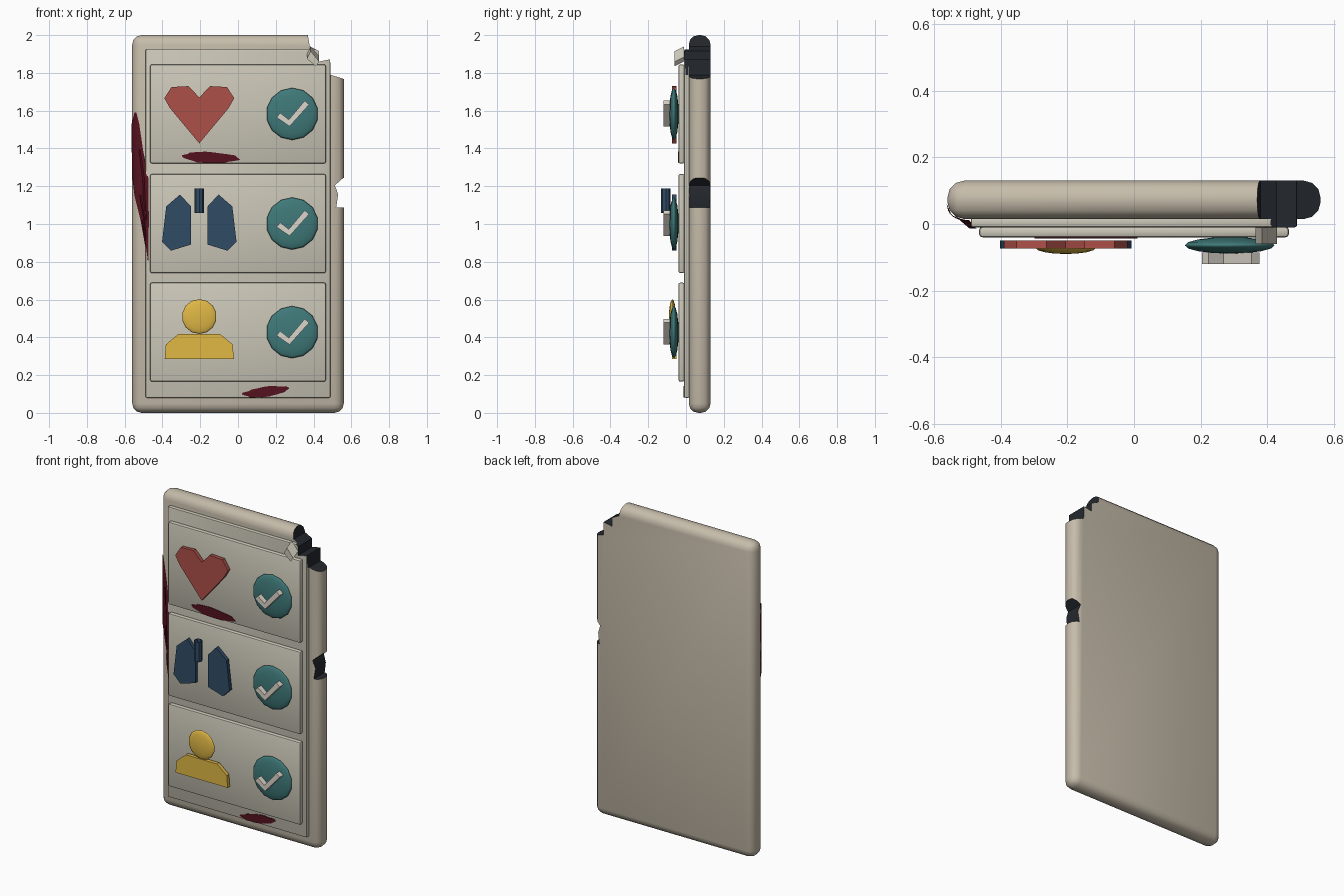
import bpy, bmesh, math, random
from mathutils import Vector

if "Cube" in bpy.data.objects:
    bpy.data.objects.remove(bpy.data.objects["Cube"])
random.seed(4)


def mat(name, r, g, b):
    m = bpy.data.materials.new(name)
    m.diffuse_color = (r, g, b, 1)
    m.use_nodes = True
    m.node_tree.nodes["Principled BSDF"].inputs["Base Color"].default_value = m.diffuse_color
    return m


SHELL = mat("shell", .56, .50, .40)
PANEL = mat("panel", .60, .57, .48)
DARK = mat("dark_core", .017, .021, .027)
TEAL = mat("teal", .05, .19, .19)
RED = mat("red", .42, .08, .065)
NAVY = mat("navy", .03, .07, .13)
GOLD = mat("gold", .75, .48, .06)
WHITE = mat("white", .72, .67, .60)
STAIN = mat("stain", .09, .006, .014)


def finish(name, bm, *mats):
    me = bpy.data.meshes.new(name)
    bmesh.ops.recalc_face_normals(bm, faces=bm.faces)
    bm.to_mesh(me)
    bm.free()
    ob = bpy.data.objects.new(name, me)
    bpy.context.collection.objects.link(ob)
    for m in mats:
        me.materials.append(m)
    return ob


def activate(ob):
    bpy.ops.object.select_all(action='DESELECT')
    ob.select_set(True)
    bpy.context.view_layer.objects.active = ob


def smooth(ob, deg=35):
    activate(ob)
    bpy.ops.object.shade_smooth_by_angle(angle=math.radians(deg))


def prism(name, pts, y0, y1, *mats):
    """Extrude an (x, z) outline from y0 to y1."""
    bm = bmesh.new()
    f = bm.faces.new([bm.verts.new((x, y0, z)) for x, z in pts])
    r = bmesh.ops.extrude_face_region(bm, geom=[f])
    for v in r["geom"]:
        if isinstance(v, bmesh.types.BMVert):
            v.co.y = y1
    return finish(name, bm, *mats)


def slab(name, x0, x1, y0, y1, z0, z1, bevel, seg, *mats):
    bm = bmesh.new()
    bmesh.ops.create_cube(bm, size=1)
    for v in bm.verts:
        v.co = Vector(((x0 + x1) / 2 + v.co.x * (x1 - x0),
                       (y0 + y1) / 2 + v.co.y * (y1 - y0),
                       (z0 + z1) / 2 + v.co.z * (z1 - z0)))
    bmesh.ops.bevel(bm, geom=bm.edges[:], offset=bevel, segments=seg,
                    profile=.5, affect='EDGES')
    return finish(name, bm, *mats)


def lens(name, x, y, z, r, half, m, seg=14):
    bpy.ops.mesh.primitive_uv_sphere_add(segments=seg, ring_count=8, radius=1,
                                         location=(x, y, z), rotation=(math.pi / 2, 0, 0))
    ob = bpy.context.object
    ob.name = name
    ob.scale = (r, r, half)
    ob.data.materials.append(m)
    smooth(ob, 30)
    return ob


def mirror(pts, cx):
    return pts + [(2 * cx - x, z) for x, z in reversed(pts) if abs(x - cx) > .001]


# Board and raised face plate
board = slab("board", -.56, .56, .015, .13, 0, 2, .05, 3, SHELL, DARK)
plate = slab("face_plate", -.49, .49, -.01, .02, .08, 1.925, .008, 2, PANEL, DARK)

# Broken corner and edge chip, exposing the dark core
corner = [(.365, 2.2), (.37, 2), (.38, 1.94), (.43, 1.915), (.43, 1.86), (.488, 1.872),
          (.49, 1.79), (.56, 1.768), (.7, 1.765), (.7, 2.2)]
chip = [(.7, 1.26), (.556, 1.243), (.513, 1.205), (.53, 1.155), (.52, 1.088), (.7, 1.083)]
for nm, pts in (("corner_cutter", corner), ("chip_cutter", chip)):
    cut = prism(nm, pts, -.1, .25, SHELL, DARK)
    cut.hide_render = True
    for p in cut.data.polygons:
        p.material_index = 1
    for ob in ((board, plate) if nm == "corner_cutter" else (board,)):
        activate(ob)
        b = ob.modifiers.new("break", 'BOOLEAN')
        b.operation, b.solver, b.object = 'DIFFERENCE', 'EXACT', cut
        bpy.ops.object.modifier_apply(modifier="break")
    bpy.data.objects.remove(cut)
smooth(board)
smooth(plate)

# Loose shard hanging off the broken corner
shard = prism("shard", [(.365, 1.90), (.385, 1.94), (.43, 1.885), (.412, 1.86)],
              -.01, -.05, PANEL)
for v in shard.data.vertices:
    if v.co.y < -.03:
        v.co.z -= .025
        v.co.y -= .01

# Three rows, each with a check badge
CX = -.205
for i, zc in enumerate((1.5825, 1.0025, .4275)):
    smooth(slab(f"row_panel_{i}", -.465, .465, -.04, -.008, zc - .2625, zc + .2625,
                .01, 2, PANEL))
    lens(f"badge_{i}", .287, -.064, zc, .138, .025, TEAL)
    tick = [(-.083, -.018), (-.064, .006), (-.018, -.030), (.066, .070),
            (.090, .050), (-.014, -.066)]
    prism(f"check_mark_{i}", [(.287 + x, zc + z) for x, z in tick], -.12, -.085, WHITE)

# Heart icon
prism("heart", mirror([(CX, 1.427), (-.36, 1.613), (-.39, 1.666), (-.352, 1.725),
                       (-.262, 1.73), (CX, 1.67)], CX), -.073, -.05, RED)

# Lungs icon with open windpipe tube
lung = [(-.307, 1.156), (-.249, 1.093), (-.249, .891), (-.354, .859), (-.402, .907), (-.38, 1.093)]
prism("lung_left", lung, -.073, -.05, NAVY)
prism("lung_right", [(2 * CX - x, z) for x, z in lung], -.073, -.05, NAVY)
bpy.ops.mesh.primitive_cylinder_add(vertices=8, radius=.025, depth=.128, end_fill_type='NOTHING',
                                    location=(CX, -.107, 1.123))
bpy.context.object.name = "windpipe"
bpy.context.object.data.materials.append(NAVY)

# Person icon
prism("shoulders", mirror([(-.388, .286), (-.382, .362), (-.315, .418)], CX), -.073, -.05, GOLD)
lens("head", CX, -.072, .51, .092, .018, GOLD)


# Ragged flat stains
def splat(name, x, y, z, rx, rz, tilt):
    pts = []
    for k in range(22):
        a = k * math.tau / 22
        s = random.uniform(.82, 1.04)
        px, pz = rx * s * math.cos(a), rz * s * math.sin(a)
        pts.append((x + px, z + pz + tilt * px))
    prism(name, pts, y - .003, y + .002, STAIN)


splat("stain_row", -.145, -.0405, 1.352, .17, .03, -.03)
splat("stain_bottom", .147, -.0105, .113, .125, .028, .12)

# Stain wrapped over the left rounded edge
rows = [(1.59, -.545, -.535), (1.53, -.56, -.52), (1.395, -.56, -.50), (1.236, -.555, -.47),
        (1.15, -.545, -.472), (1.02, -.513, -.468), (.92, -.495, -.472), (.805, -.474, -.470)]


def surf(x):
    if x > -.492:
        return -.013
    t = max(0, min(1, (-.51 - x) / .05))
    return .012 + .05 * (1 - math.sqrt(1 - t * t)) if t else .012


bm = bmesh.new()
grid = []
for z, a, b in rows:
    xs = [a + (b - a) * k / 8 for k in range(9)]
    grid.append([bm.verts.new((x - .003, surf(x), z)) for x in xs])
for r0, r1 in zip(grid, grid[1:]):
    for k in range(8):
        bm.faces.new((r0[k], r0[k + 1], r1[k + 1], r1[k]))
finish("stain_edge", bm, STAIN)
